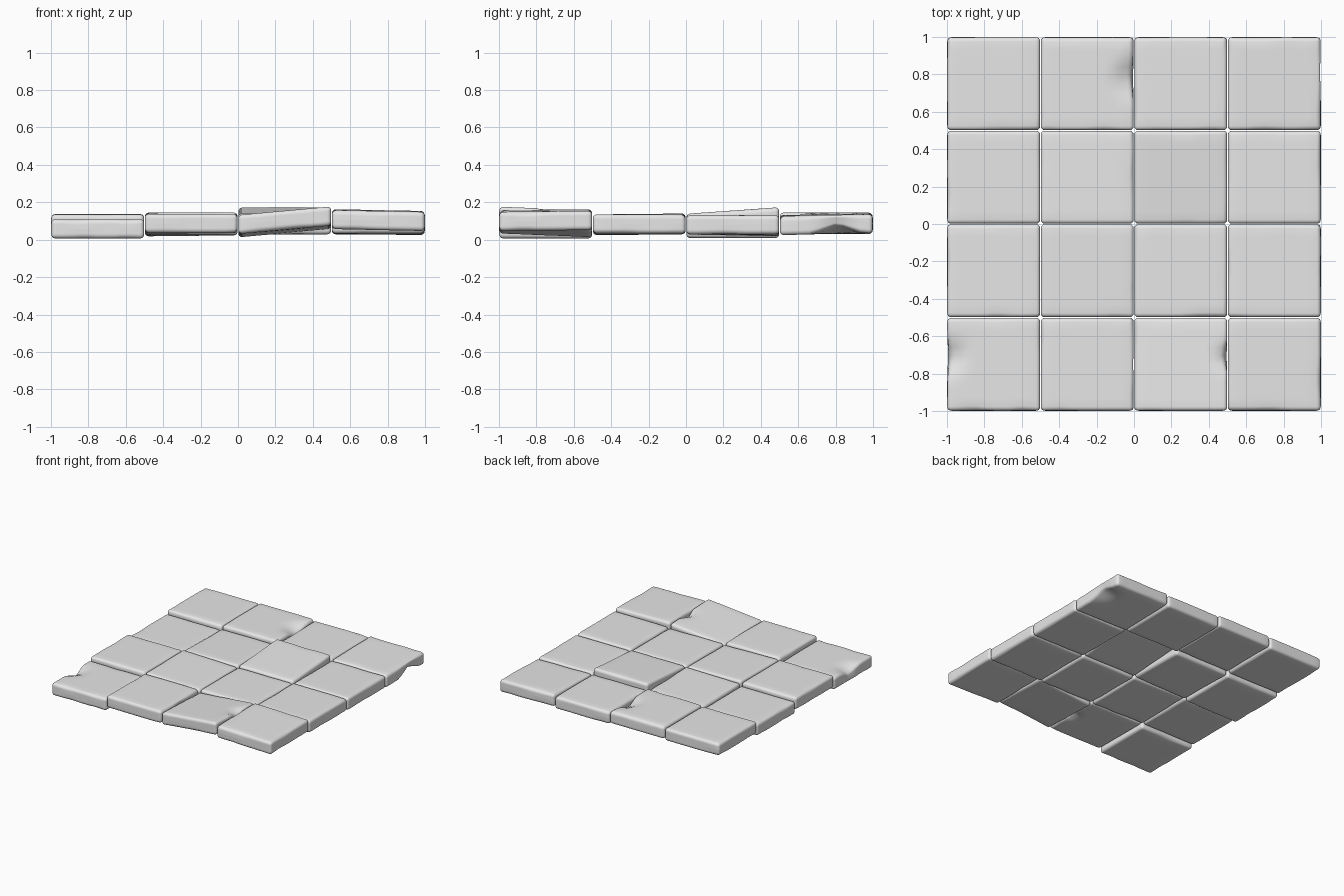
import bpy
import bmesh
from mathutils import Vector, noise

cube = bpy.data.objects.get("Cube")
if cube:
    bpy.data.objects.remove(cube, do_unlink=True)

stone = bpy.data.materials.new("grey_stone")
stone.use_nodes = True
GREY = (0.8, 0.8, 0.8, 1)
stone.diffuse_color = GREY
stone.node_tree.nodes["Principled BSDF"].inputs["Base Color"].default_value = GREY

PITCH = 0.5
HALF = Vector((0.2485, 0.2485, 0.051))
STEPS = 16
RIM = 3          # grid steps spent on each rounded edge
ROUND = 0.022

# Middle height of each slab, front row first
HEIGHTS = [
    [0.058, 0.087, 0.095, 0.105],
    [0.084, 0.082, 0.080, 0.084],
    [0.060, 0.076, 0.105, 0.080],
    [0.086, 0.094, 0.081, 0.083],
]
# Slope along x and y of the slabs that have settled unevenly
TILTS = {
    (2, 0): (0.09, -0.04), (2, 2): (0.0, 0.07), (3, 0): (-0.02, 0.01),
    (1, 1): (-0.02, 0.01), (1, 2): (0.01, -0.02), (3, 3): (-0.01, 0.02),
}
# Broken edges: rim point on the slab, reach, and push
CHIPS = {
    (0, 0): [((-0.25, 0.04, 0.05), 0.12, (0.02, 0, -0.045))],
    (1, 0): [((0.25, 0.0, -0.05), 0.08, (-0.02, 0, 0.035))],
    (2, 0): [((0.25, 0.04, 0.05), 0.08, (-0.02, 0, -0.035))],
    (1, 3): [((0.25, 0.03, 0.05), 0.13, (-0.02, 0, -0.045))],
    (3, 3): [((0.25, 0.06, -0.05), 0.14, (-0.02, 0, 0.05))],
}


def spaced(u, half):
    """Crowd the grid lines into the rounded rim."""
    i = round((u + 1) / 2 * STEPS)
    side = min(i, STEPS - i)
    inner = half - ROUND
    if side <= RIM:
        d = half - ROUND * side / RIM
    else:
        d = inner * (1 - (side - RIM) / (STEPS / 2 - RIM))
    return d if i > STEPS / 2 else -d


def rounded(p):
    """Pull a box point onto the rounded box."""
    core = Vector([max(ROUND - h, min(h - ROUND, c)) for c, h in zip(p, HALF)])
    out = p - core
    return core + out.normalized() * ROUND if out.length > 0 else p


def worn(p, seed):
    """Uneven wear along the rims of the slab."""
    n = noise.noise(p * 7 + Vector((seed, seed * 2, 0)))
    edge = max(abs(p.x), abs(p.y)) / HALF.x
    if edge > 0.9:
        p.z *= 1 - 0.16 * max(0, n) * (edge - 0.9) / 0.1
        shrink = 1 - 0.02 * max(0, n) * abs(p.z) / HALF.z
        p.x *= shrink
        p.y *= shrink
    return p


def chipped(p, chips):
    for spot, reach, push in chips:
        spot = Vector(spot)
        d = (p.xy - spot.xy).length / reach
        same_side = max(0, min(1, 0.5 + 0.5 * p.z / spot.z))
        if d < 1:
            p = p + Vector(push) * (1 - d) ** 1.1 * same_side
    return p


def slab(col, row):
    bm = bmesh.new()
    bmesh.ops.create_cube(bm, size=2)
    bmesh.ops.subdivide_edges(bm, edges=bm.edges[:], cuts=STEPS - 1, use_grid_fill=True)
    slope_x, slope_y = TILTS.get((col, row), (0, 0))
    for v in bm.verts:
        p = Vector([spaced(c, h) for c, h in zip(v.co, HALF)])
        p = worn(rounded(p), col * 3.7 + row * 5.3)
        p = chipped(p, CHIPS.get((col, row), []))
        p.z += slope_x * p.x + slope_y * p.y
        v.co = p
    mesh = bpy.data.meshes.new("paving_slab")
    bm.to_mesh(mesh)
    bm.free()
    mesh.materials.append(stone)
    for face in mesh.polygons:
        face.use_smooth = True
    obj = bpy.data.objects.new(f"paving_slab_{row + 1}_{col + 1}", mesh)
    obj.location = ((col - 1.5) * PITCH, (row - 1.5) * PITCH, HEIGHTS[row][col])
    bpy.context.collection.objects.link(obj)


# Four by four paved floor
for row in range(4):
    for col in range(4):
        slab(col, row)
